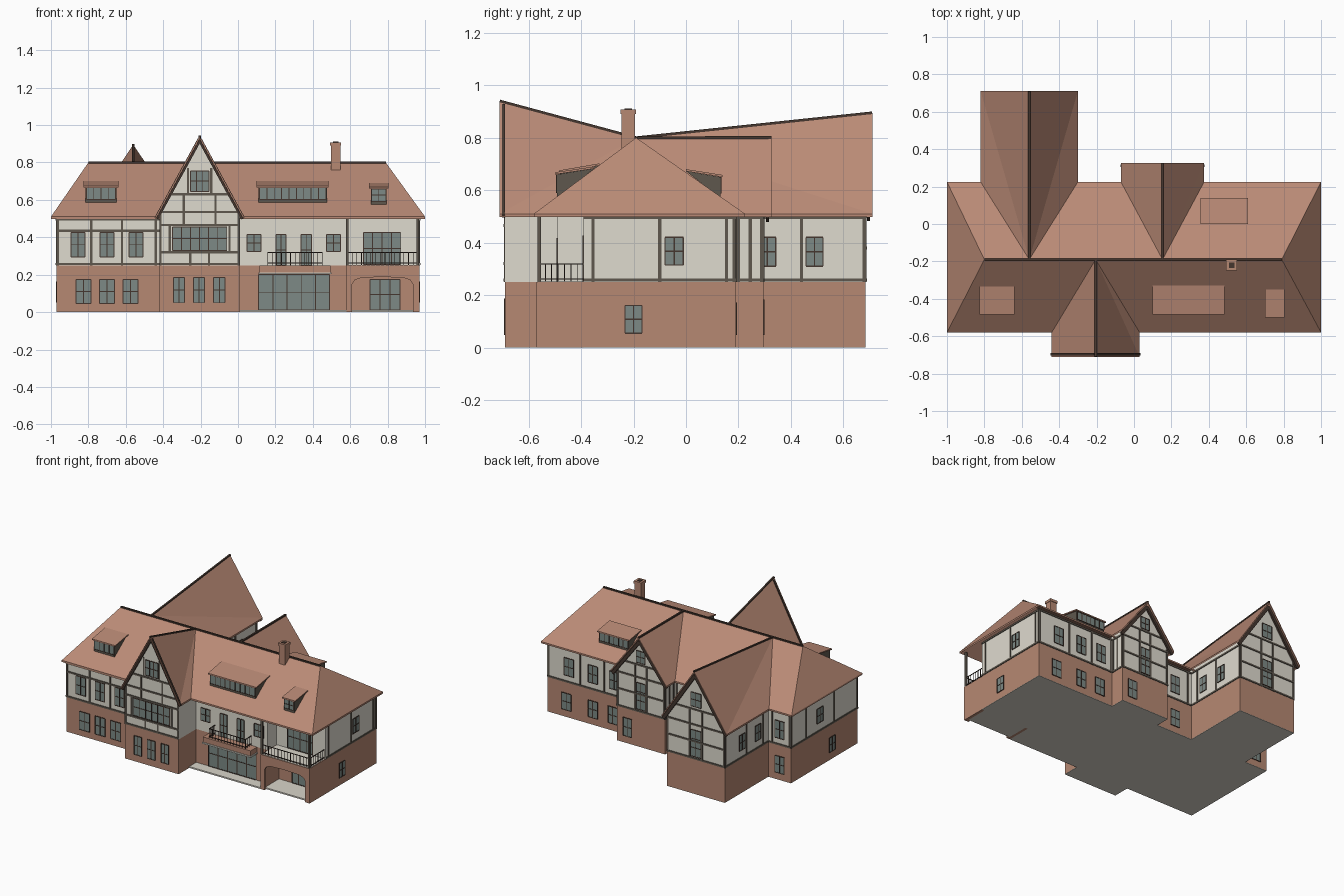
import bpy, bmesh
from mathutils import Vector, Matrix

cube = bpy.data.objects.get("Cube")
if cube:
    bpy.data.objects.remove(cube)


def material(name, r, g, b):
    m = bpy.data.materials.new(name)
    m.use_nodes = True
    col = [(c / 255) ** 2.2 for c in (r, g, b)] + [1]
    m.diffuse_color = col
    m.node_tree.nodes["Principled BSDF"].inputs["Base Color"].default_value = col
    return m


ROOF = material("roof tile", 184, 137, 117)
BRICK = material("brick", 181, 135, 114)
PLASTER = material("plaster", 222, 218, 206)
GLASS = material("window glass", 124, 137, 133)
TIMBER = material("timber", 95, 88, 79)
TRIM = material("dark trim", 70, 57, 50)
STONE = material("pale stone", 215, 211, 200)
parts = {}


def part(name, mat):
    return parts.setdefault(name, (bmesh.new(), mat))[0]


def box(name, mat, lo, hi):
    lo, hi = Vector(lo), Vector(hi)
    m = Matrix.Translation((lo + hi) / 2) @ Matrix.Diagonal([*(hi - lo), 1])
    bmesh.ops.create_cube(part(name, mat), size=1, matrix=m)


def beam(name, mat, p, q, w, h):
    p, q = Vector(p), Vector(q)
    m = (Matrix.Translation((p + q) / 2) @ (q - p).to_track_quat('X', 'Z').to_matrix().to_4x4()
         @ Matrix.Diagonal([(q - p).length, w, h, 1]))
    bmesh.ops.create_cube(part(name, mat), size=1, matrix=m)


def solid(name, mat, verts, faces, vec):
    """Closed solid made by sweeping a sheet of faces along vec."""
    bm = part(name, mat)
    a = [bm.verts.new(v) for v in verts]
    b = [bm.verts.new(Vector(v) + Vector(vec)) for v in verts]
    sides = [(f[i], f[(i + 1) % len(f)]) for f in faces for i in range(len(f))]
    new = []
    for f in faces:
        new += [bm.faces.new([a[i] for i in f]), bm.faces.new([b[i] for i in reversed(f)])]
    for i, j in sides:
        if (j, i) not in sides:
            new.append(bm.faces.new([a[j], a[i], b[i], b[j]]))
    bmesh.ops.recalc_face_normals(bm, faces=new)


# A wall is (axis it faces, position, outward sign); panels lie flat on it
def panel(name, mat, wall, u0, u1, z0, z1, depth):
    axis, pos, sign = wall
    n = sorted((pos, pos + sign * depth))
    if axis == 'y':
        box(name, mat, (u0, n[0], z0), (u1, n[1], z1))
    else:
        box(name, mat, (n[0], u0, z0), (n[1], u1, z1))


def window(wall, u, w, z0, z1, cols=2, rows=2):
    u0, u1, t = u - w / 2, u + w / 2, .0025
    panel("window_glass", GLASS, wall, u0, u1, z0, z1, .002)
    for i in range(cols + 1):
        c = u0 + w * i / cols
        panel("window_frames", TRIM, wall, c - t, c + t, z0, z1, .004)
    for i in range(rows + 1):
        c = z0 + (z1 - z0) * i / rows
        panel("window_frames", TRIM, wall, u0, u1, c - t, c + t, .004)


def timbers(wall, u0, u1, posts, rails, z0=.25, z1=.505):
    for u in posts:
        panel("timber_posts", TIMBER, wall, u - .006, u + .006, z0, z1, .004)
    for z in rails:
        panel("timber_rails", TIMBER, wall, u0, u1, z - .006, z + .006, .005)


LEFT, CENTRE, RECESS = ('y', -.57, -1), ('y', -.49, -1), ('y', -.39, -1)
FRONT, BACK, EAST, WEST = ('y', -.69, -1), ('y', .19, 1), ('x', .97, 1), ('x', -.97, -1)
SMALL, BIG = ('y', .295, 1), ('y', .685, 1)
BIG_E, BIG_W = ('x', -.33, 1), ('x', -.79, -1)
EAVE, RIDGE, RY = .51, .80, -.19

# Foundation, brick ground floor, plaster upper floor
for x0, x1, y0, y1, top in ((-.97, -.2, -.57, .19, .505), (-.2, .58, -.49, .19, .505),
                            (.58, .97, -.39, .19, .505), (-.42, .01, -.69, -.3, .525),
                            (-.04, .345, 0, .295, .525), (-.79, -.33, 0, .685, .525)):
    box("foundation", STONE, (x0, y0, 0), (x1, y1, .003))
    box("ground_floor", BRICK, (x0, y0, .003), (x1, y1, .25))
    box("upper_floor", PLASTER, (x0, y0, .25), (x1, y1, top))

# Main hipped roof with its ridge trim
hips = [(-1, -.58, EAVE), (1, -.58, EAVE), (1, .225, EAVE), (-1, .225, EAVE),
        (-.8, RY, RIDGE), (.79, RY, RIDGE)]
solid("main_roof", ROOF, hips, [(0, 1, 5, 4), (1, 2, 5), (2, 3, 4, 5), (3, 0, 4)], (0, 0, -.012))
beam("ridge_trim", TRIM, hips[4], hips[5], .012, .01)


# Cross gable: roof with sloping ridge, gable wall, bargeboards, timber frame
def gable(label, xl, xr, hw, yv, yo, top, wall, drop, rails, posts):
    rx, s = (xl + xr) / 2, wall[2]
    v = [(xl, yv, EAVE), (xl, yo, EAVE), (rx, yo, top), (rx, RY, RIDGE),
         (xr, yo, EAVE), (xr, yv, EAVE)]
    solid(label + "_roof", ROOF, v, [(0, 1, 3), (1, 2, 3), (3, 2, 4), (3, 4, 5)], (0, 0, -.012))
    beam("ridge_trim", TRIM, v[2], v[3], .012, .01)
    shift = Vector((0, -s * .014, -drop))
    for e in (v[1], v[4]):
        foot = Vector(e).lerp(Vector(v[2]), drop)
        beam("bargeboards", TRIM, foot + shift, Vector(v[2]) + shift, .012, .022)
    edge = EAVE + (top - EAVE) * (1 - hw / (xr - rx)) - .012
    peak = top - .025
    y = wall[1]
    pts = [(rx - hw, y, .25), (rx + hw, y, .25), (rx + hw, y, edge), (rx, y, peak), (rx - hw, y, edge)]
    solid(label + "_wall", PLASTER, pts, [(0, 1, 2, 3, 4)], (0, -s * .02, 0))
    for z in rails:
        w = hw * min(1, (peak - z) / (peak - edge))
        timbers(wall, rx - w, rx + w, [], [z])
    for dx, z0, z1 in posts:
        for k in (-1, 1):
            timbers(wall, 0, 0, [rx + k * dx], [], z0, z1)
    return rx


gx = gable("front_gable", -.44, .03, .215, -.58, -.71, .94, FRONT, .016, (.257, .32, .465, .535, .63),
           ((.209, .25, .53), (.16, .32, .465), (.085, .465, .63), (.05, .25, .32), (.062, .63, .77)))
window(FRONT, gx, .1, .645, .755, 3)
window(FRONT, gx, .29, .33, .455, 6)
sx = gable("small_wing", -.07, .375, .19, .225, .325, .801, SMALL, .034, (.257, .38, .5, .59),
           ((.185, .25, .52), (.045, .25, .59)))
window(SMALL, sx, .075, .27, .46, 2, 3)
window(SMALL, sx, .07, .605, .69)
bx = gable("big_wing", -.82, -.30, .23, .225, .71, .895, BIG, .034, (.257, .38, .5, .61),
           ((.225, .25, .53), (.05, .25, .61)))
window(BIG, bx, .08, .27, .46, 2, 3)
window(BIG, bx, .08, .63, .73)


# Shed dormers: s is the facing direction
def dormer(x0, x1, yf, yb, zf, zb, s, cols, zw):
    solid("dormer_roofs", ROOF, [(x0, yf, zf), (x1, yf, zf), (x1, yb, zb), (x0, yb, zb)],
          [(0, 1, 2, 3)], (0, 0, .008))
    y = yf - s * .008
    side = [(x0 + .01, y, zw - .02), (x0 + .01, y, zf), (x0 + .01, yb, zb)]
    solid("dormer_bodies", TIMBER, side, [(0, 1, 2)], (x1 - x0 - .02, 0, 0))
    window(('y', y, s), (x0 + x1) / 2, x1 - x0 - .03, zw, zf - .002, cols, 1 if cols > 2 else 2)


dormer(-.825, -.64, -.485, -.335, .667, .692, -1, 4, .602)
dormer(.1, .485, -.485, -.33, .667, .694, -1, 9, .602)
dormer(.7, .805, -.5, -.35, .66, .682, -1, 2, .592)
dormer(.355, .61, .14, 0, .65, .672, 1, 6, .59)

# Windows: wall, width, bottom, top, centres
for wall, w, z0, z1, us in (
        (LEFT, .075, .295, .425, (-.855, -.7, -.545)), (LEFT, .08, .045, .175, (-.825, -.7, -.575)),
        (FRONT, .06, .05, .185, (-.315, -.208, -.1)), (CENTRE, .075, .325, .415, (.085, .51)),
        (CENTRE, .055, .25, .415, (.23, .365)), (EAST, .07, .315, .42, (-.045,)),
        (EAST, .065, .055, .16, (-.2,)), (WEST, .07, .315, .42, (-.14,)),
        (WEST, .065, .055, .16, (-.28,)), (BACK, .075, .3, .425, (.8, .61, .44, -.19, -.88)),
        (BACK, .075, .05, .17, (.82, .61, .45, -.19, -.88)), (SMALL, .07, .05, .18, (.26,)),
        (BIG_E, .065, .31, .42, (.31, .49)), (BIG_W, .065, .31, .42, (.31, .49))):
    for u in us:
        window(wall, u, w, z0, z1)
window(CENTRE, .3, .38, .012, .2, 5, 2)
window(RECESS, .77, .2, .255, .425, 4, 2)
window(RECESS, .785, .16, .012, .175, 3, 2)

# Timber framing on the long walls
timbers(LEFT, -.97, -.42, (-.964, -.785, -.62, -.44), (.257, .435, .497))
timbers(BACK, -.97, .97, (.96, .71, .52, .36, -.06, -.3, -.82, -.96), (.257, .497))
timbers(EAST, -.39, .19, (-.355, -.1, .155, .184), (.257, .497))
timbers(WEST, -.57, .19, (-.564, -.3, .02, .184), (.257, .497))
for wall in (BIG_E, BIG_W):
    timbers(wall, .19, .685, (.25, .44, .679), (.257, .497))
for wall in (('x', .345, 1), ('x', -.04, -1)):
    timbers(wall, .19, .295, (.2, .245, .289), (.257, .497))

# Arched porch carrying the corner balcony
arch = [(.58, 0), (.61, 0), (.61, .15), (.625, .172), (.66, .184), (.77, .188), (.885, .184),
        (.92, .172), (.935, .15), (.935, 0), (.97, 0), (.97, .25), (.58, .25)]
solid("porch_arch", BRICK, [(x, -.57, z) for x, z in arch], [tuple(range(len(arch)))], (0, .02, 0))
for x in (.58, .95):
    box("porch_walls", BRICK, (x, -.55, 0), (x + .02, -.39, .25))
box("porch_floor", STONE, (.6, -.55, 0), (.95, -.39, .01))
box("balcony_floor", STONE, (.585, -.565, .235), (.965, -.39, .252))
for x in (.585, .962):
    box("balcony_posts", TIMBER, (x - .007, -.567, .25), (x + .007, -.553, .507))

# Terrace and middle balcony
box("terrace", STONE, (.01, -.57, 0), (.58, -.49, .01))
box("balcony_slab", STONE, (.11, -.57, .203), (.5, -.49, .213))
box("balcony_parapet", BRICK, (.115, -.565, .213), (.495, -.49, .25))


def railing(path):
    for p, q in zip(path, path[1:]):
        p, q = Vector((*p, .25)), Vector((*q, .25))
        for z in (.012, .068):
            beam("railings", TRIM, p + Vector((0, 0, z)), q + Vector((0, 0, z)), .005, .004)
        n = max(2, round((q - p).length / .025))
        for i in range(n + 1):
            c = p.lerp(q, i / n)
            box("railings", TRIM, c - Vector((.0015, .0015, 0)), c + Vector((.0015, .0015, .07)))


railing([(.16, -.49), (.16, -.558), (.45, -.558), (.45, -.49)])
railing([(.585, -.56), (.962, -.56), (.962, -.39)])

# Chimney
box("chimney", BRICK, (.497, -.245, .72), (.547, -.195, .9))
box("chimney_cap", BRICK, (.493, -.249, .89), (.551, -.191, .908))
box("chimney_flue", TRIM, (.508, -.234, .9), (.536, -.206, .911))

for name, (bm, mat) in parts.items():
    mesh = bpy.data.meshes.new(name)
    bm.to_mesh(mesh)
    bm.free()
    mesh.materials.append(mat)
    bpy.context.scene.collection.objects.link(bpy.data.objects.new(name, mesh))
